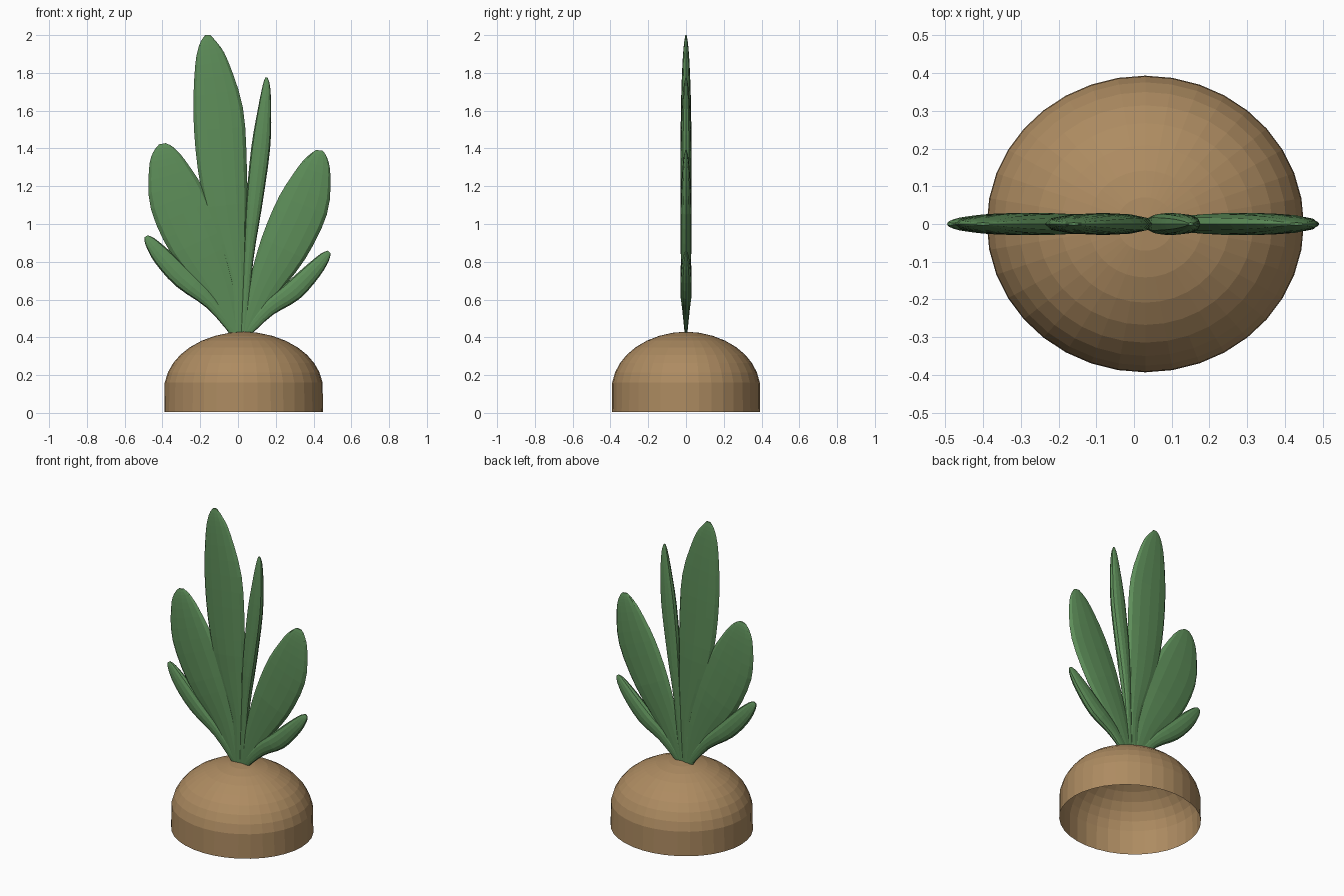
import bpy, bmesh, math
from mathutils import Vector

if "Cube" in bpy.data.objects:
    bpy.data.objects.remove(bpy.data.objects["Cube"])


def material(name, color):
    m = bpy.data.materials.new(name)
    m.diffuse_color = (*color, 1)
    m.use_nodes = True
    m.node_tree.nodes["Principled BSDF"].inputs["Base Color"].default_value = m.diffuse_color
    return m


def add_object(name, bm, mat):
    bmesh.ops.recalc_face_normals(bm, faces=bm.faces[:])
    me = bpy.data.meshes.new(name)
    bm.to_mesh(me)
    bm.free()
    me.materials.append(mat)
    ob = bpy.data.objects.new(name, me)
    bpy.context.collection.objects.link(ob)
    return ob


def bridge(bm, rings):
    for a, b in zip(rings, rings[1:]):
        n = len(a)
        for i in range(n):
            j = (i + 1) % n
            bm.faces.new((a[i], a[j], b[j], b[i]))


def catmull(pts, i, t):
    p0, p1 = pts[max(i - 1, 0)], pts[i]
    p2, p3 = pts[i + 1], pts[min(i + 2, len(pts) - 1)]
    return 0.5 * (2 * p1 + (p2 - p0) * t + (2 * p0 - 5 * p1 + 4 * p2 - p3) * t * t
                  + (3 * p1 - p0 - 3 * p2 + p3) * t ** 3)


def leaf(name, controls, mat, sides=12, steps=3):
    """Flattened tube along (x, z, half width) controls in the y = 0 plane."""
    pts = [Vector(c) for c in controls]
    rows = [catmull(pts, i, s / steps) for i in range(len(pts) - 1) for s in range(steps)]
    rows.append(pts[-1])
    lengths = [0]
    for a, b in zip(rows, rows[1:]):
        lengths.append(lengths[-1] + (b - a).xy.length)
    bm = bmesh.new()
    rings = []
    for k, (x, z, w) in enumerate(rows):
        d = (rows[min(k + 1, len(rows) - 1)] - rows[max(k - 1, 0)]).xy.normalized()
        u = lengths[k] / lengths[-1]
        thick = 0.008 + 0.021 * min(1, u / 0.45)
        if u > 0.6:
            thick *= max(0.12, math.sqrt(max(0, 1 - ((u - 0.6) / 0.4) ** 2)))
        ring = []
        for i in range(sides):
            a = 2 * math.pi * i / sides
            c, s = math.cos(a), math.sin(a)
            s = math.copysign(abs(s) ** 0.8, s)
            ring.append(bm.verts.new((x + d.y * w * c, thick * s, z - d.x * w * c)))
        rings.append(ring)
    bridge(bm, rings)
    bm.faces.new(rings[0])
    bm.faces.new(rings[-1])
    return add_object(name, bm, mat)


brown = material("brown", (0.42, 0.26, 0.12))
green = material("green", (0.11, 0.27, 0.10))

# Domed root top: open-bottomed, slightly oval shell
profile = [(1.0, 0.005), (0.995, 0.16), (0.955, 0.215), (0.89, 0.263), (0.80, 0.307),
           (0.68, 0.347), (0.53, 0.382), (0.36, 0.408), (0.18, 0.424)]
SEG = 36
bm = bmesh.new()
rings = [[bm.verts.new((0.03 + 0.42 * r * math.cos(2 * math.pi * i / SEG),
                        0.393 * r * math.sin(2 * math.pi * i / SEG), z))
          for i in range(SEG)] for r, z in profile]
bridge(bm, rings)
top = bm.verts.new((0.03, 0, 0.43))
for i in range(SEG):
    bm.faces.new((rings[-1][i], rings[-1][(i + 1) % SEG], top))
add_object("root_dome", bm, brown)

# Leaves: centre line x, z and half width
leaf("leaf_tall", [(0.0, 0.42, 0.03), (0.0, 0.7, 0.04), (-0.05, 1.0, 0.10),
                   (-0.083, 1.3, 0.13), (-0.105, 1.6, 0.132), (-0.14, 1.85, 0.088),
                   (-0.157, 1.95, 0.05), (-0.16, 2.0, 0.014)], green)
leaf("leaf_slim", [(0.03, 0.43, 0.02), (0.055, 0.8, 0.025), (0.085, 1.1, 0.043),
                   (0.12, 1.4, 0.05), (0.14, 1.6, 0.036), (0.15, 1.73, 0.02),
                   (0.15, 1.775, 0.006)], green)
leaf("leaf_left_middle", [(-0.02, 0.43, 0.03), (-0.1, 0.66, 0.085), (-0.22, 0.9, 0.145),
                          (-0.32, 1.13, 0.15), (-0.375, 1.31, 0.10),
                          (-0.393, 1.39, 0.058), (-0.4, 1.425, 0.018)], green)
leaf("leaf_right_middle", [(0.04, 0.43, 0.03), (0.13, 0.65, 0.08), (0.24, 0.87, 0.128),
                           (0.345, 1.1, 0.135), (0.405, 1.28, 0.088),
                           (0.425, 1.355, 0.05), (0.43, 1.39, 0.018)], green)
leaf("leaf_left_low", [(-0.02, 0.43, 0.025), (-0.14, 0.58, 0.035), (-0.29, 0.71, 0.055),
                       (-0.40, 0.825, 0.05), (-0.465, 0.905, 0.03),
                       (-0.487, 0.935, 0.01)], green)
leaf("leaf_right_low", [(0.05, 0.43, 0.025), (0.16, 0.55, 0.04), (0.29, 0.645, 0.055),
                        (0.40, 0.755, 0.045), (0.46, 0.825, 0.028),
                        (0.483, 0.852, 0.01)], green)
